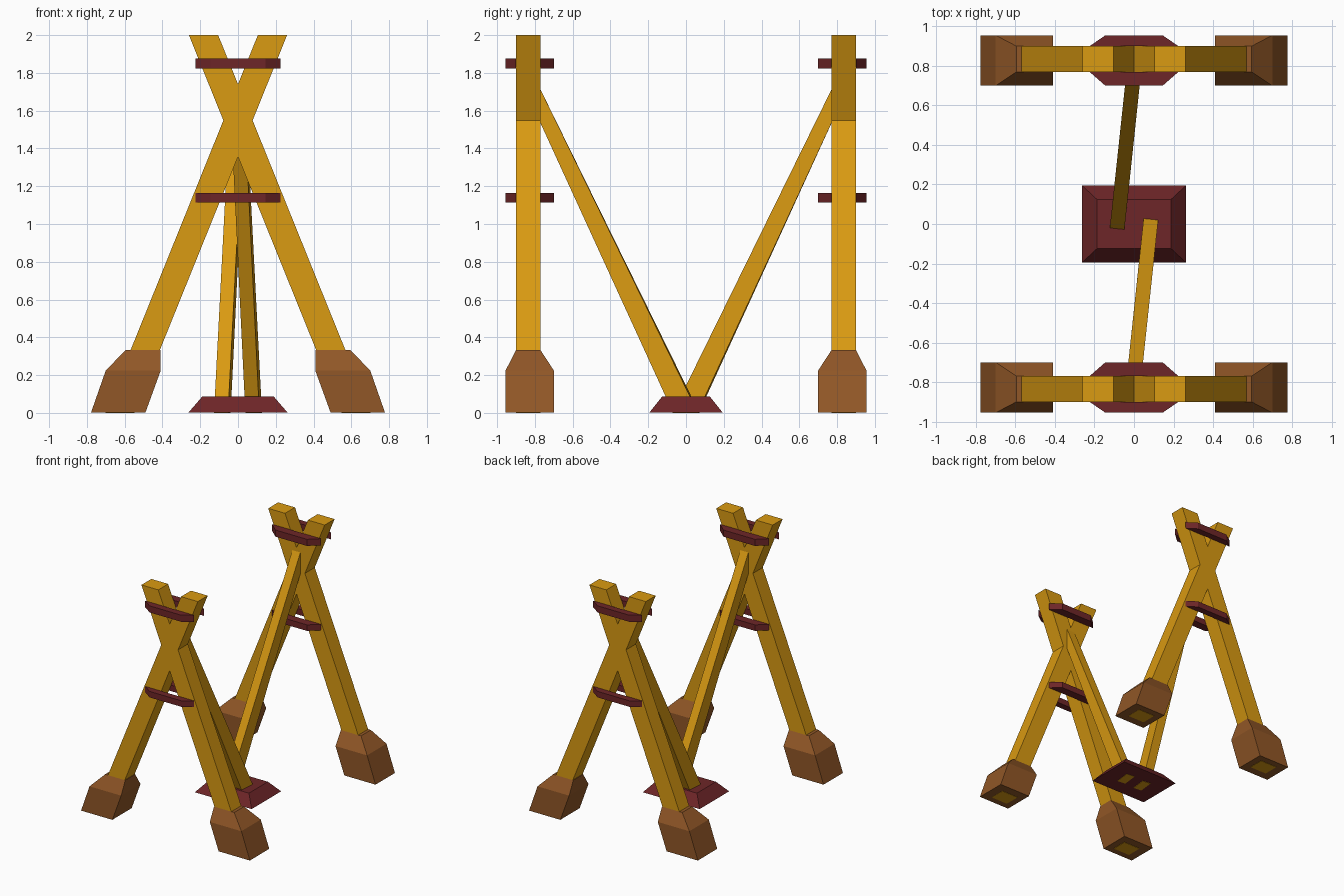
import bpy, bmesh

if "Cube" in bpy.data.objects:
    bpy.data.objects.remove(bpy.data.objects["Cube"])


def material(name, rgb):
    m = bpy.data.materials.new(name)
    m.diffuse_color = (*rgb, 1)
    m.use_nodes = True
    m.node_tree.nodes["Principled BSDF"].inputs["Base Color"].default_value = m.diffuse_color
    return m


WOOD = material("golden wood", (0.70, 0.325, 0.006))
FOOT = material("brown foot", (0.283, 0.095, 0.020))
DARK = material("dark red wood", (0.155, 0.019, 0.021))


def loft(name, rings, mat):
    """Closed flat-faced solid through rings with equal point counts."""
    bm = bmesh.new()
    loops = [[bm.verts.new(p) for p in r] for r in rings]
    n = len(loops[0])
    for a, b in zip(loops, loops[1:]):
        for i in range(n):
            j = (i + 1) % n
            bm.faces.new((a[i], a[j], b[j], b[i]))
    bm.faces.new(loops[0][::-1])
    bm.faces.new(loops[-1])
    bmesh.ops.recalc_face_normals(bm, faces=bm.faces)
    me = bpy.data.meshes.new(name)
    bm.to_mesh(me)
    bm.free()
    me.materials.append(mat)
    ob = bpy.data.objects.new(name, me)
    bpy.context.collection.objects.link(ob)


def rect(x0, x1, y0, y1, z):
    return [(x0, y0, z), (x1, y0, z), (x1, y1, z), (x0, y1, z)]


def flip(ring, sx, sy):
    return [(x * sx, y * sy, z) for x, y, z in ring]


IN, OUT = 0.77, 0.90  # depth range of each crossed frame

for sy, end in ((-1, "front"), (1, "back")):
    for sx, side in ((-1, "left"), (1, "right")):
        # leaning beam, cut level at top and bottom
        beam = [rect(0.548, 0.703, IN, OUT, 0), rect(-0.26, -0.105, IN, OUT, 2)]
        loft(f"{end}_{side}_beam", [flip(r, sx, sy) for r in beam], WOOD)
        # slanted foot with chamfered shoulders
        foot = [rect(0.49, 0.778, 0.70, 0.955, 0.002),
                rect(0.409, 0.70, 0.70, 0.955, 0.225),
                rect(0.409, 0.595, IN, OUT, 0.332)]
        loft(f"{end}_{side}_foot", [flip(r, sx, sy) for r in foot], FOOT)
    # tapered clamp plates on both faces of the frame
    for level, z0, z1 in (("lower", 1.114, 1.164), ("upper", 1.822, 1.877)):
        for face, ya, yb in (("inner", IN, 0.70), ("outer", OUT, 0.955)):
            plate = [[(-0.225, ya, z), (0.225, ya, z), (0.145, yb, z), (-0.145, yb, z)]
                     for z in (z0, z1)]
            loft(f"{end}_{level}_{face}_plate", [flip(r, 1, sy) for r in plate], DARK)
    # diagonal brace from the centre base to the crossing, tapering upward
    brace = [[(-0.127, -0.063, 0), (-0.053, -0.071, 0),
              (-0.039, 0.060, 0), (-0.113, 0.068, 0)],
             [(-0.037, 0.78, 1.732), (0.037, 0.78, 1.732),
              (0.037, 0.78, 1.555), (-0.037, 0.78, 1.555)]]
    loft(f"{end}_brace", [flip(r, sy, sy) for r in brace], WOOD)

# centre base
loft("centre_base", [rect(-0.262, 0.262, -0.194, 0.194, 0.002),
                     rect(-0.188, 0.188, -0.125, 0.125, 0.088)], DARK)
